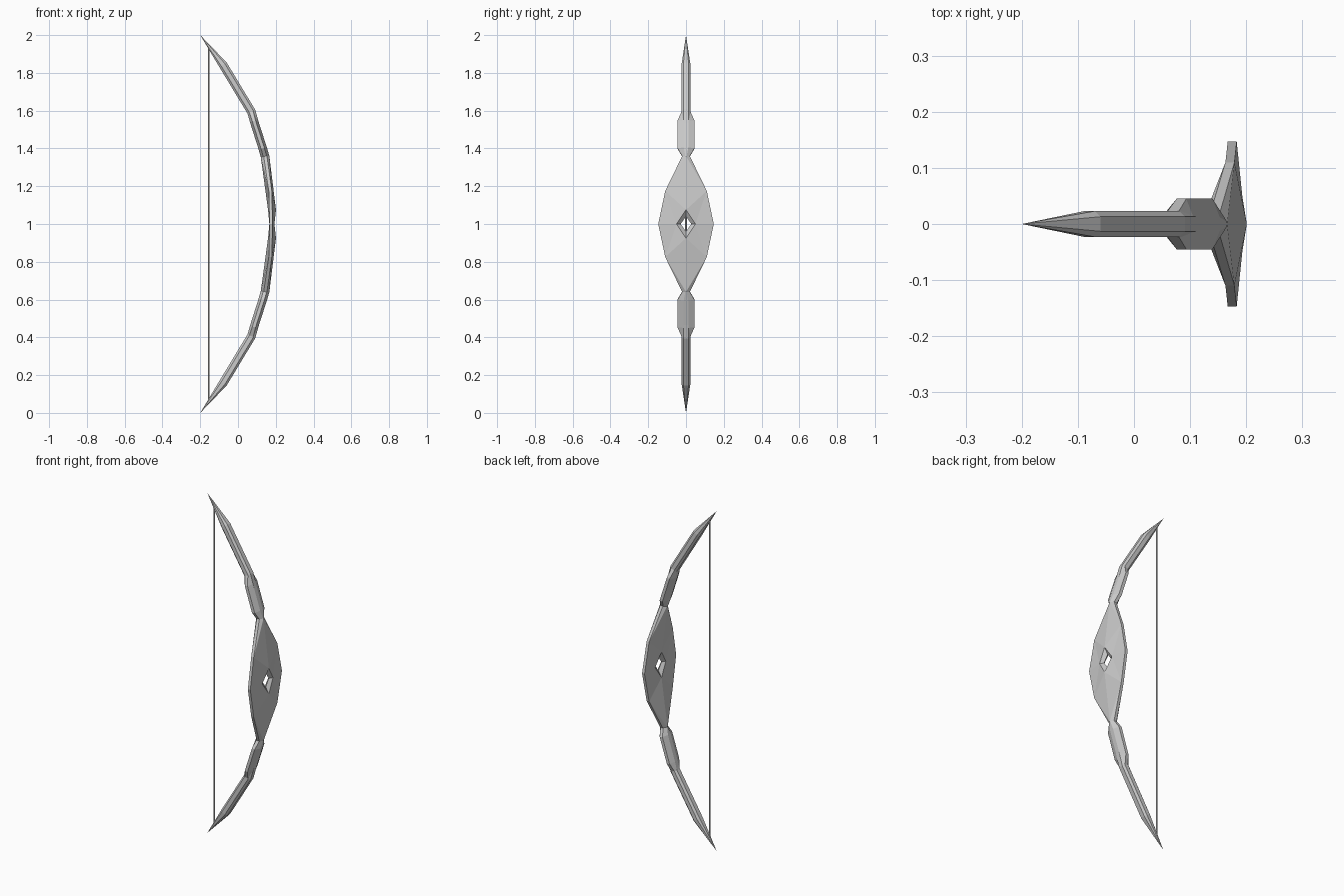
import bpy, bmesh
from mathutils import Vector

if "Cube" in bpy.data.objects:
    bpy.data.objects.remove(bpy.data.objects["Cube"])


def finish(name, bm, smooth=False):
    """Turn one quarter (y >= 0, z >= 1) into a mirrored object centred at z = 1."""
    bmesh.ops.remove_doubles(bm, verts=bm.verts, dist=0.0002)
    bmesh.ops.recalc_face_normals(bm, faces=bm.faces)
    me = bpy.data.meshes.new(name)
    bm.to_mesh(me)
    bm.free()
    ob = bpy.data.objects.new(name, me)
    bpy.context.collection.objects.link(ob)
    ob.location = (0, 0, 1)
    mod = ob.modifiers.new("mirror", 'MIRROR')
    mod.use_axis = (False, True, True)
    mod.merge_threshold = 0.0005
    if smooth:
        bpy.context.view_layer.objects.active = ob
        ob.select_set(True)
        bpy.ops.object.shade_smooth_by_angle(angle=0.5)
        ob.select_set(False)
    return ob


def half_loft(name, stations, cap_start=False, smooth=False):
    """Each station: outer (x, z), inner (x, z), half width, flat half width, side share."""
    bm = bmesh.new()
    rows = []
    for (ox, oz), (ix, iz), w, c, s in stations:
        o, i = Vector((ox, 0, oz - 1)), Vector((ix, 0, iz - 1))
        m, h = (o + i) / 2, (o - i) / 2
        y = Vector((0, 1, 0))
        pts = [o, o + y * c, m + h * s + y * w, m - h * s + y * w, i + y * c, i]
        rows.append([bm.verts.new(p) for p in pts])
    for a, b in zip(rows, rows[1:]):
        for k in range(5):
            bm.faces.new((a[k], a[k + 1], b[k + 1], b[k]))
    if cap_start:
        bm.faces.new(rows[0])
    return finish(name, bm, smooth)


# Grip plate: ridged diamond section with a bevelled diamond hole
bm = bmesh.new()
outline = {  # name: (y, z, outer x, inner x)
    "h0": (0.05, 0, 0.193, 0.166), "h1": (0, 0.075, 0.201, 0.159),
    "e0": (0.147, 0, 0.183, 0.167), "e1": (0.11, 0.175, 0.179, 0.163),
    "e2": (0.02, 0.36, 0.153, 0.136), "c": (0, 0.36, 0.166, 0.12)}
out = {k: bm.verts.new((v[2], v[0], v[1])) for k, v in outline.items()}
inn = {k: bm.verts.new((v[3], v[0], v[1])) for k, v in outline.items()}
mid0, mid1 = bm.verts.new((0.18, 0.028, 0)), bm.verts.new((0.18, 0, 0.04))
for side in (out, inn):
    for names in (("h0", "e0", "e1"), ("h0", "e1", "h1"), ("h1", "e1", "c"), ("e1", "e2", "c")):
        bm.faces.new([side[n] for n in names])
    bm.faces.new((side["h0"], side["h1"], mid1, mid0))
for a, b in (("e0", "e1"), ("e1", "e2")):
    bm.faces.new((out[a], out[b], inn[b], inn[a]))
finish("grip_plate", bm)

# Wide pads between the grip and the limbs
half_loft("limb_pads", [
    ((0.166, 1.36), (0.12, 1.355), 0.02, 0.004, 0.4),
    ((0.153, 1.405), (0.109, 1.395), 0.045, 0.012, 0.4),
    ((0.106, 1.55), (0.063, 1.54), 0.045, 0.012, 0.4),
    ((0.09, 1.60), (0.05, 1.587), 0.023, 0.013, 0.5)])

# Faceted outer limbs, starting inside the pads
half_loft("limbs", [
    ((0.120, 1.503), (0.080, 1.493), 0.022, 0.013, 0.5),
    ((0.091, 1.605), (0.050, 1.585), 0.023, 0.013, 0.5),
    ((-0.06, 1.855), (-0.098, 1.83), 0.023, 0.013, 0.5)], cap_start=True)

# Pointed tips
half_loft("limb_tips", [
    ((-0.06, 1.855), (-0.098, 1.83), 0.023, 0.013, 0.5),
    ((-0.2, 2.0), (-0.2, 2.0), 0, 0, 0.5)], smooth=True)

# Bow string
bpy.ops.mesh.primitive_cylinder_add(vertices=8, radius=0.004, depth=1.88,
                                    location=(-0.155, 0, 1))
bpy.context.object.name = "string"
